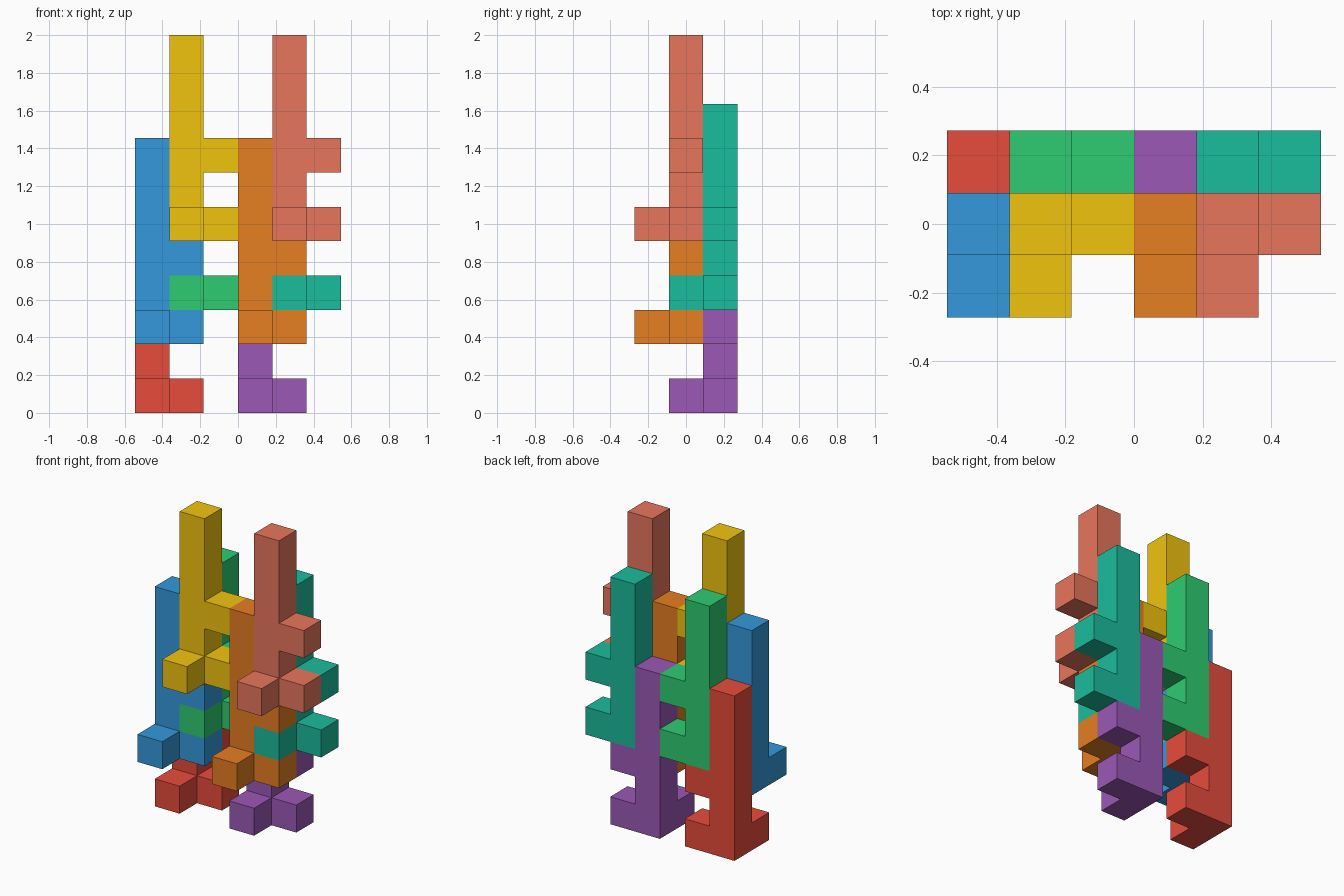
import bpy, bmesh
from mathutils import Vector

if "Cube" in bpy.data.objects:
    bpy.data.objects.remove(bpy.data.objects["Cube"])

U = 2 / 11                                  # edge of one cube unit
ORIGIN = Vector((-3 * U, -1.5 * U, 0))      # lower front left corner of the 6 x 3 x 11 grid

# One block: a six-high column, a right and a front foot, and a right arm
CELLS = {(0, 0, k) for k in range(6)} | {(1, 0, 0), (0, -1, 0), (1, 0, 2)}

# The six sides of a cell: normal and its four corners, counter-clockwise from outside
SIDES = {
    (1, 0, 0): ((1, 0, 0), (1, 1, 0), (1, 1, 1), (1, 0, 1)),
    (-1, 0, 0): ((0, 0, 0), (0, 0, 1), (0, 1, 1), (0, 1, 0)),
    (0, 1, 0): ((0, 1, 0), (0, 1, 1), (1, 1, 1), (1, 1, 0)),
    (0, -1, 0): ((0, 0, 0), (1, 0, 0), (1, 0, 1), (0, 0, 1)),
    (0, 0, 1): ((0, 0, 1), (1, 0, 1), (1, 1, 1), (0, 1, 1)),
    (0, 0, -1): ((0, 0, 0), (0, 1, 0), (1, 1, 0), (1, 0, 0)),
}


def linear(hex_code):
    rgb = [int(hex_code[i:i + 2], 16) / 255 for i in (0, 2, 4)]
    return [c / 12.92 if c <= 0.04045 else ((c + 0.055) / 1.055) ** 2.4 for c in rgb] + [1]


def block_mesh():
    bm = bmesh.new()
    for cell in CELLS:
        c = Vector(cell)
        for normal, corners in SIDES.items():
            if tuple(int(v) for v in c + Vector(normal)) not in CELLS:
                bm.faces.new([bm.verts.new((c + Vector(p)) * U) for p in corners])
    bmesh.ops.remove_doubles(bm, verts=bm.verts, dist=1e-4)
    bmesh.ops.dissolve_limit(bm, angle_limit=0.01, verts=bm.verts, edges=bm.edges)
    bm.normal_update()
    mesh = bpy.data.meshes.new("block")
    bm.to_mesh(mesh)
    bm.free()
    return mesh


def add_block(name, cell, color, mesh):
    obj = bpy.data.objects.new(name, mesh.copy())
    obj.location = ORIGIN + Vector(cell) * U
    mat = bpy.data.materials.new(name + "_color")
    mat.diffuse_color = linear(color)
    mat.use_nodes = True
    mat.node_tree.nodes["Principled BSDF"].inputs["Base Color"].default_value = mat.diffuse_color
    obj.data.materials.append(mat)
    bpy.context.collection.objects.link(obj)


# Two interlocking stacks of four identical blocks, three units apart
STEPS = [(0, 2, 0), (0, 1, 2), (1, 2, 3), (1, 1, 5)]
STACKS = {
    0: (("red", "e74c3c"), ("blue", "3498db"), ("green", "2ecc71"), ("yellow", "f1c40f")),
    3: (("purple", "9b59b6"), ("orange", "e67e22"), ("teal", "1abc9c"), ("coral", "e8765c")),
}
base = block_mesh()
for shift, colors in STACKS.items():
    for (x, y, z), (name, color) in zip(STEPS, colors):
        add_block(name + "_block", (x + shift, y, z), color, base)
bpy.data.meshes.remove(base)
